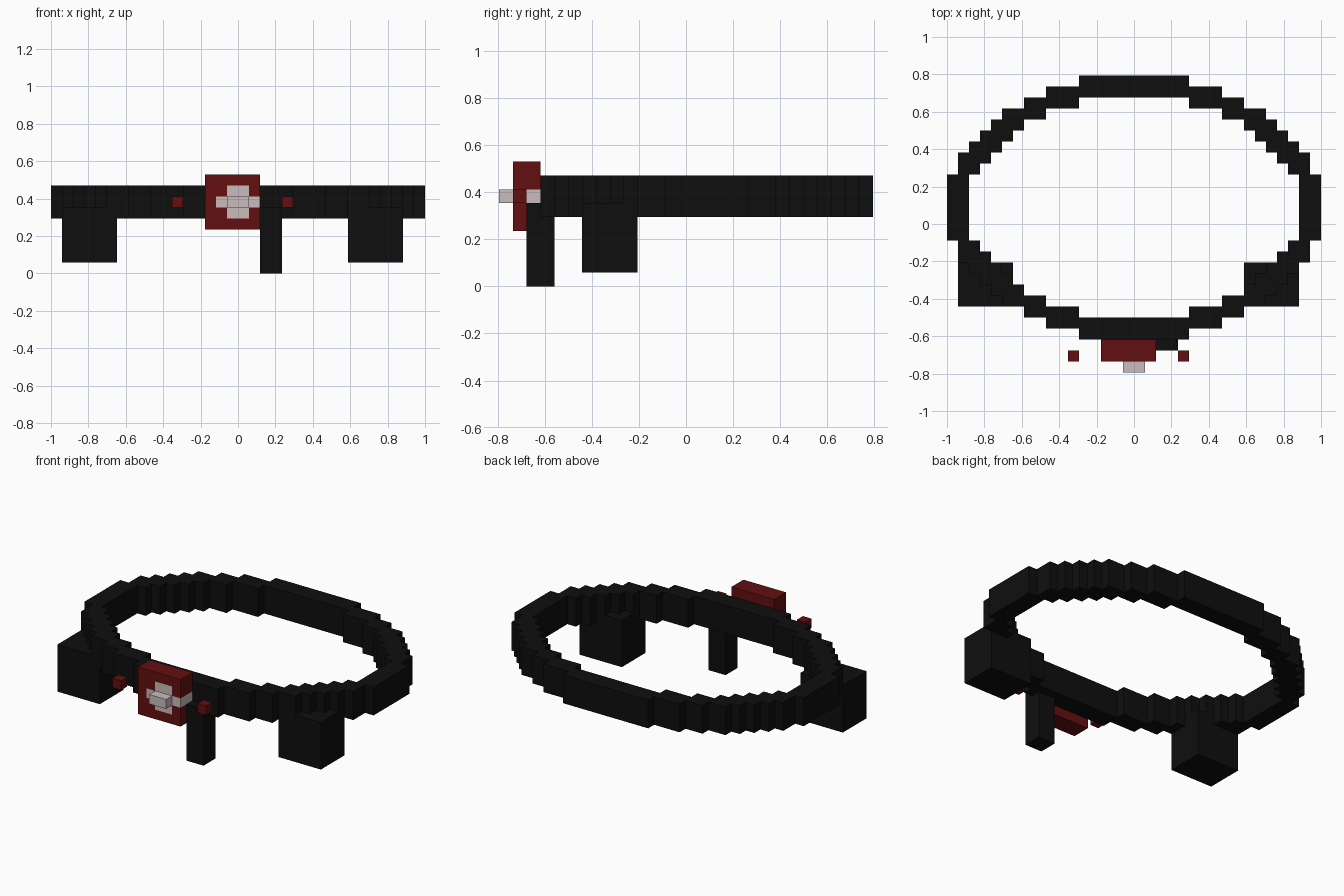
import bpy, bmesh
from mathutils import Vector

if "Cube" in bpy.data.objects:
    bpy.data.objects.remove(bpy.data.objects["Cube"])

U = 1 / 17  # size of one block


def material(name, rgb):
    m = bpy.data.materials.new(name)
    m.diffuse_color = (*rgb, 1)
    m.use_nodes = True
    m.node_tree.nodes["Principled BSDF"].inputs["Base Color"].default_value = m.diffuse_color
    return m


BLACK = material("black leather", (0.0045, 0.0045, 0.0045))
RED = material("dark red", (0.125, 0.005, 0.005))
PALE = material("pale silver", (0.60, 0.50, 0.50))


def blocks(name, cells, mats):
    """Mesh the outer skin of a set of unit cells: {(x, y, z): material index}."""
    bm = bmesh.new()
    verts = {}

    def vert(p):
        if p not in verts:
            verts[p] = bm.verts.new(Vector(p) * U)
        return verts[p]

    for c, mat in cells.items():
        for axis in range(3):
            a, b = (axis + 1) % 3, (axis + 2) % 3
            for side in (0, 1):
                n = list(c)
                n[axis] += 1 if side else -1
                if tuple(n) in cells:
                    continue
                loop = []
                for i, j in ((0, 0), (1, 0), (1, 1), (0, 1)):
                    p = list(c)
                    p[axis] += side
                    p[a] += i
                    p[b] += j
                    loop.append(vert(tuple(p)))
                f = bm.faces.new(loop if side else loop[::-1])
                f.material_index = mat
    me = bpy.data.meshes.new(name)
    bm.to_mesh(me)
    bm.free()
    for m in mats:
        me.materials.append(m)
    ob = bpy.data.objects.new(name, me)
    bpy.context.collection.objects.link(ob)
    return ob


def box(name, lo, hi, mat):
    """Plain box between two corners given in blocks."""
    lo, hi = Vector(lo), Vector(hi)
    bm = bmesh.new()
    bmesh.ops.create_cube(bm, size=1)
    for v in bm.verts:
        v.co = Vector((lo[i] + (v.co[i] + 0.5) * (hi[i] - lo[i])) * U for i in range(3))
    me = bpy.data.meshes.new(name)
    bm.to_mesh(me)
    bm.free()
    me.materials.append(mat)
    ob = bpy.data.objects.new(name, me)
    bpy.context.collection.objects.link(ob)
    return ob


# Belt ring: stepped oval, mirrored from one quarter (outer and inner reach per column)
outer = [12] * 5 + [11] * 3 + [10] * 2 + [9] * 2 + [8, 7, 6, 5, 3]
inner = [10] * 5 + [9] * 3 + [8] * 2 + [7, 6, 5, 4, 3, 0, 0]
ring = {}
for x, (o, i) in enumerate(zip(outer, inner)):
    for y in range(i, o):
        for z in (5, 6, 7):
            for xx in (x, -x - 1):
                for yy in (y, -y - 1):
                    ring[(xx, yy + 1.5, z)] = 0
blocks("belt_ring", ring, [BLACK])

# Buckle: red block with a pale cross running through it
buckle = {}
for x in range(-3, 2):
    for y in (-12.5, -11.5):
        for z in range(4, 9):
            cross = (z == 6 and x >= -2) or (x in (-1, 0) and 5 <= z <= 7)
            buckle[(x, y, z)] = 1 if cross else 0
blocks("buckle", buckle, [RED, PALE])
box("buckle_knob", (-1, -13.5, 6), (1, -12.5, 7), PALE)

# Studs either side of the buckle
for name, x in (("left_stud", -6), ("right_stud", 4)):
    box(name, (x, -12.5, 6), (x + 1, -11.5, 7), RED)

# Hanging strap end
box("strap_end", (2, -11.5, 0), (4, -9.5, 6), BLACK)

# Pouches
for name, x in (("left_pouch", -16), ("right_pouch", 10)):
    box(name, (x, -7.5, 1), (x + 5, -3.5, 6), BLACK)
